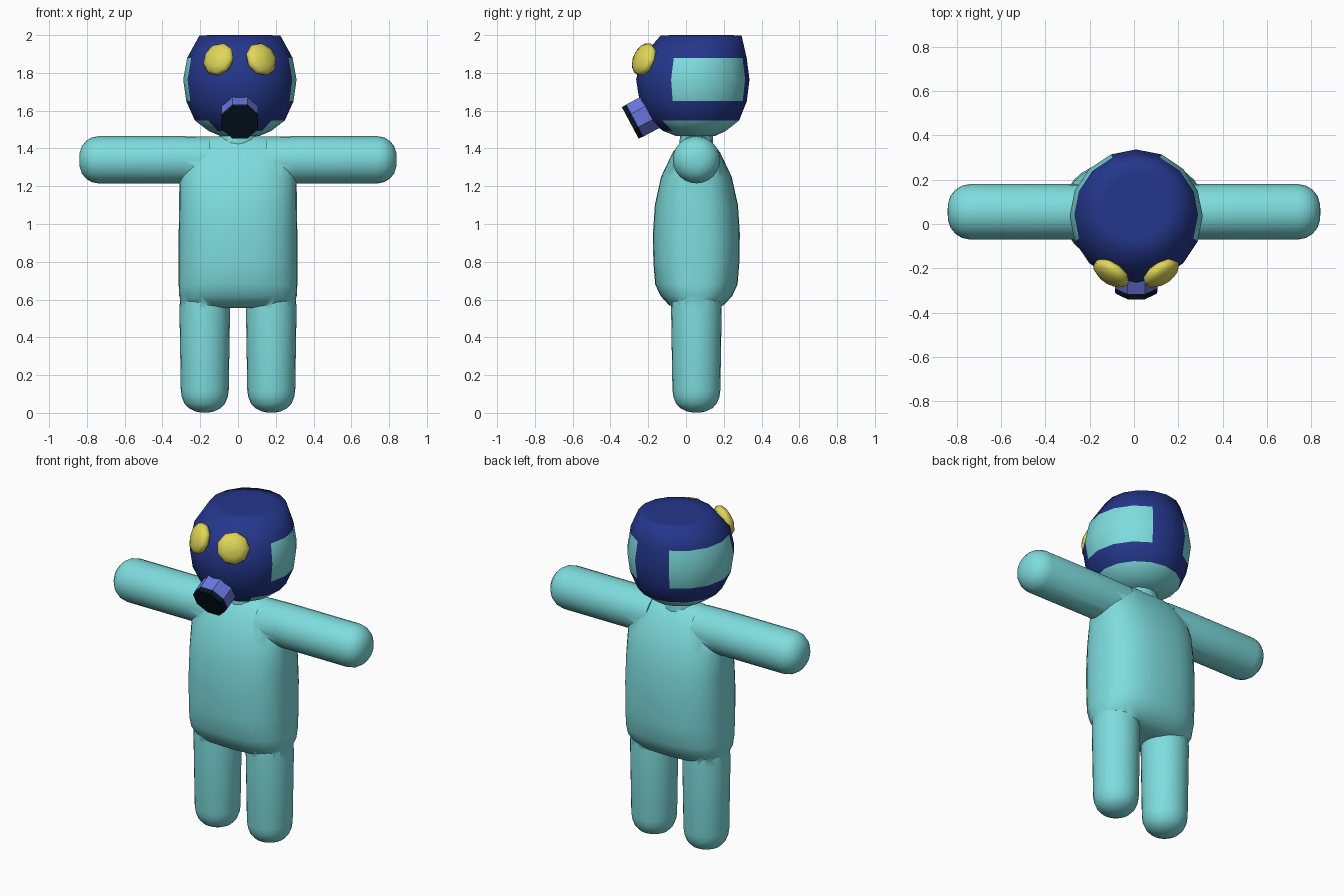
import bpy, bmesh, math
from mathutils import Vector, Matrix

if "Cube" in bpy.data.objects:
    bpy.data.objects.remove(bpy.data.objects["Cube"])


def material(name, rgb):
    m = bpy.data.materials.new(name)
    m.diffuse_color = (*rgb, 1)
    m.use_nodes = True
    m.node_tree.nodes["Principled BSDF"].inputs["Base Color"].default_value = m.diffuse_color
    return m


SUIT = material("aqua suit", (0.21, 0.72, 0.73))
MASK = material("navy mask", (0.018, 0.038, 0.26))
LENS = material("yellow lens", (0.74, 0.68, 0.10))
COLLAR = material("violet collar", (0.14, 0.18, 0.73))
DARK = material("dark filter", (0.002, 0.008, 0.016))


def loft(name, rings, mats, segs=24, power=2.0, matrix=None, smooth=80, turn=0.0):
    """Skin a stack of rings (z, centre_x, centre_y, radius_x, radius_y), capped at both ends."""
    def bend(v):
        return math.copysign(abs(v) ** (2 / power), v)

    bm = bmesh.new()
    loops = []
    for z, cx, cy, rx, ry in rings:
        angles = [turn + math.tau * i / segs for i in range(segs)]
        loops.append([bm.verts.new((cx + rx * bend(math.cos(a)),
                                    cy + ry * bend(math.sin(a)), z)) for a in angles])
    for low, high in zip(loops, loops[1:]):
        for i in range(segs):
            j = (i + 1) % segs
            bm.faces.new((low[i], low[j], high[j], high[i]))
    bm.faces.new(loops[0][::-1])
    bm.faces.new(loops[-1])
    if matrix:
        bm.transform(matrix)
    bmesh.ops.recalc_face_normals(bm, faces=bm.faces)
    mesh = bpy.data.meshes.new(name)
    bm.to_mesh(mesh)
    bm.free()
    obj = bpy.data.objects.new(name, mesh)
    bpy.context.collection.objects.link(obj)
    for m in mats:
        mesh.materials.append(m)
    shade(obj, smooth)
    return obj


def shade(obj, degrees):
    bpy.ops.object.select_all(action='DESELECT')
    obj.select_set(True)
    bpy.context.view_layer.objects.active = obj
    bpy.ops.object.shade_smooth_by_angle(angle=math.radians(degrees))


def aim(position, direction):
    """Matrix placing local z along a direction."""
    turn = Vector(direction).to_track_quat('Z', 'Y').to_matrix().to_4x4()
    return Matrix.Translation(position) @ turn


# Torso: rounded bean, thin at the shoulders
BODY_Y = 0.055
torso_rings = [(0.555, 0.22, 0.09), (0.57, 0.29, 0.145), (0.62, 0.312, 0.19), (0.68, 0.314, 0.218),
               (0.80, 0.314, 0.228), (0.95, 0.314, 0.23), (1.10, 0.312, 0.22), (1.25, 0.31, 0.187),
               (1.38, 0.29, 0.125), (1.44, 0.22, 0.075), (1.462, 0.15, 0.045)]
body = loft("body", [(z, 0, BODY_Y, rx, ry) for z, rx, ry in torso_rings], [SUIT], 32, 2.5)

# Limbs and neck, joined into the body
limbs = [loft("neck", [(1.38, 0, BODY_Y, 0.11, 0.09), (1.45, 0, BODY_Y, 0.10, 0.088),
                       (1.52, 0, BODY_Y, 0.09, 0.083)], [SUIT], 16)]
arm_rings = [(0.15, 0.122), (0.30, 0.125), (0.74, 0.125), (0.775, 0.118), (0.805, 0.099),
             (0.827, 0.072), (0.838, 0.038), (0.84, 0.01)]
leg_rings = [(0.002, 0.02), (0.008, 0.05), (0.025, 0.085), (0.05, 0.108), (0.085, 0.122),
             (0.12, 0.127), (0.55, 0.134), (0.70, 0.125)]
for side in (-1, 1):
    limbs.append(loft("arm", [(z, 0, 0, r, r) for z, r in arm_rings], [SUIT],
                      matrix=aim((0, BODY_Y, 1.34), (side, 0, 0))))
    limbs.append(loft("leg", [(z, side * 0.176, BODY_Y, r, r) for z, r in leg_rings], [SUIT]))
for limb in limbs:
    bpy.context.view_layer.objects.active = body
    union = body.modifiers.new("union", 'BOOLEAN')
    union.operation = 'UNION'
    union.solver = 'EXACT'
    union.object = limb
    bpy.ops.object.modifier_apply(modifier=union.name)
    bpy.data.objects.remove(limb)
shade(body, 50)

# Head: sixteen-sided mask with a flat crown
HEAD_X = 0.01
head_rings = [(1.465, 0.05, 0.10), (1.492, 0.045, 0.165), (1.548, 0.043, 0.238), (1.65, 0.038, 0.284),
              (1.765, 0.036, 0.30), (1.88, 0.042, 0.279), (1.998, 0.08, 0.214), (2.0, 0.08, 0.15)]
head = loft("head", [(z, HEAD_X, cy, r, r) for z, cy, r in head_rings], [MASK, SUIT], 16)
for face in head.data.polygons:
    c = face.center
    angle = math.degrees(math.atan2(c.y - 0.04, abs(c.x - HEAD_X)))
    side_patch = 1.65 < c.z < 1.88 and -22.5 < angle < 67.5
    under_patch = c.z < 1.548 and c.y > -0.08
    if side_patch or under_patch:
        face.material_index = 1

# Goggle lenses: flattened domes facing outward
lens_rings = [(0.042 * math.sin(t), 0, 0, 0.092 * math.cos(t), 0.092 * math.cos(t))
              for t in (math.radians(a) for a in (-85, -55, -28, 0, 28, 55, 85))]
for side, label in ((-1, "left_lens"), (1, "right_lens")):
    loft(label, lens_rings, [LENS], 9,
         matrix=aim((HEAD_X + side * 0.113, -0.222, 1.872), (side * 0.52, -0.80, 0.36)))

# Breathing filter: octagonal collar with a dark cap
axis = Vector((0, -0.88, -0.47))
tip = Vector((HEAD_X, -0.295, 1.535))
loft("filter_collar", [(-0.19, 0, 0, 0.104, 0.104), (-0.028, 0, 0, 0.104, 0.104)], [COLLAR], 8,
     matrix=aim(tip, axis), smooth=30, turn=math.pi / 8)
loft("filter_cap", [(-0.028, 0, 0, 0.104, 0.104), (0, 0, 0, 0.102, 0.102)], [DARK], 8,
     matrix=aim(tip, axis), smooth=30, turn=math.pi / 8)
